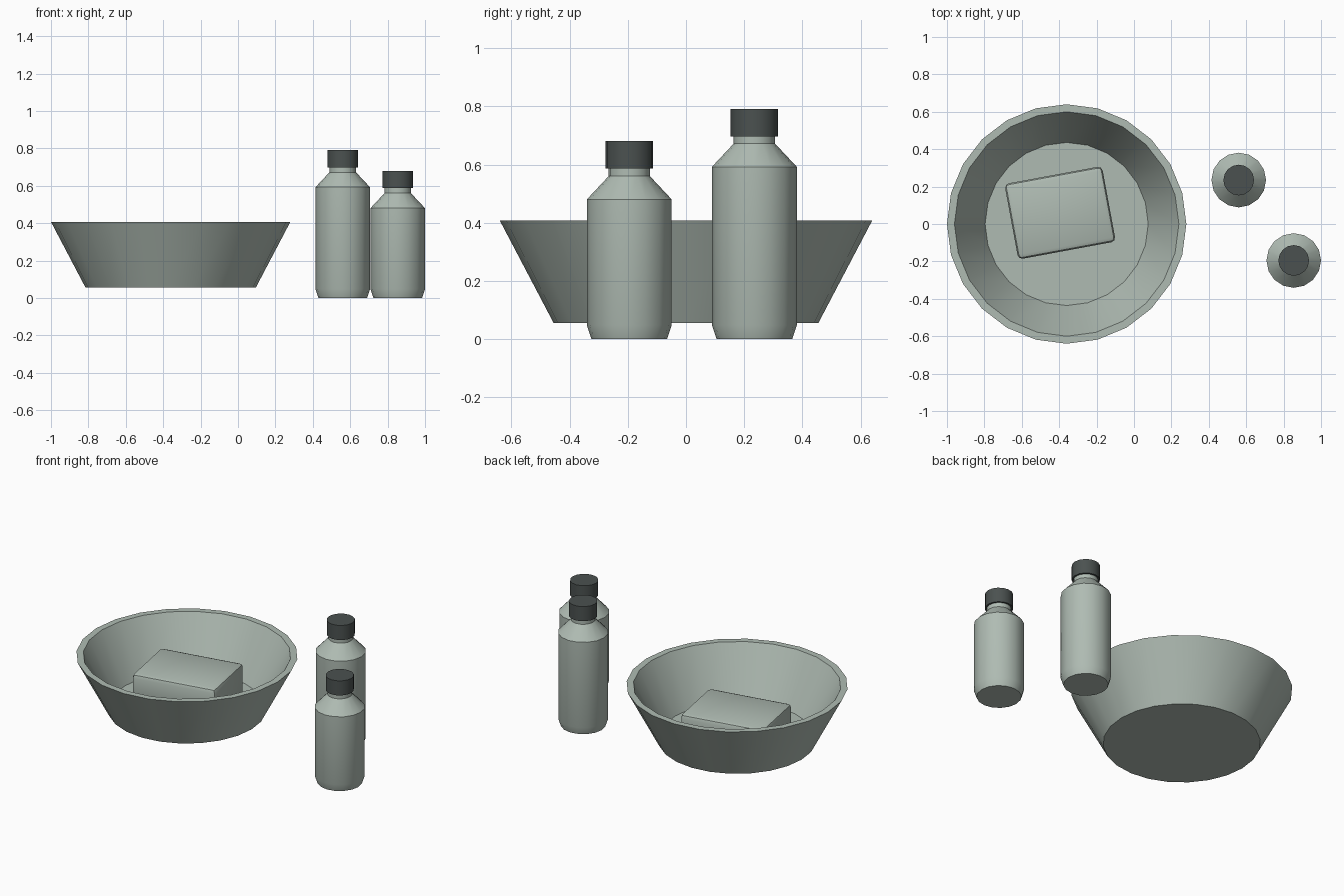
import bpy
import bmesh
import math

cube = bpy.data.objects.get("Cube")
if cube:
    bpy.data.objects.remove(cube, do_unlink=True)


def make_material(name, rgb):
    mat = bpy.data.materials.new(name)
    mat.use_nodes = True
    mat.diffuse_color = (*rgb, 1)
    mat.node_tree.nodes["Principled BSDF"].inputs["Base Color"].default_value = (*rgb, 1)
    return mat


pale = make_material("pale grey green", (0.43, 0.50, 0.45))
dark = make_material("dark grey", (0.07, 0.083, 0.08))


def finish(bm, name, mat, location, angle=0.0, sharp=30):
    bmesh.ops.recalc_face_normals(bm, faces=bm.faces)
    mesh = bpy.data.meshes.new(name)
    bm.to_mesh(mesh)
    bm.free()
    mesh.materials.append(mat)
    obj = bpy.data.objects.new(name, mesh)
    bpy.context.collection.objects.link(obj)
    obj.location = location
    obj.rotation_euler.z = angle
    bpy.ops.object.select_all(action="DESELECT")
    obj.select_set(True)
    bpy.context.view_layer.objects.active = obj
    bpy.ops.object.shade_smooth_by_angle(angle=math.radians(sharp))
    return obj


def lathe(name, profile, sides, mat, location):
    """Revolve (radius, height) points and cap both ends."""
    bm = bmesh.new()
    rings = []
    for r, z in profile:
        rings.append([bm.verts.new((r * math.cos(math.tau * i / sides),
                                    r * math.sin(math.tau * i / sides), z))
                      for i in range(sides)])
    for low, high in zip(rings, rings[1:]):
        for i in range(sides):
            j = (i + 1) % sides
            bm.faces.new((low[i], low[j], high[j], high[i]))
    bm.faces.new(rings[0])
    bm.faces.new(rings[-1])
    return finish(bm, name, mat, location)


# Wide basin: outer wall, flat rim, inner wall and floor
lathe("basin", [(0.455, 0.055), (0.64, 0.407), (0.60, 0.407), (0.436, 0.095)],
      24, pale, (-0.36, 0, 0))

# Soap bar lying on the basin floor
bm = bmesh.new()
bmesh.ops.create_cube(bm, size=1)
bmesh.ops.scale(bm, vec=(0.53, 0.41, 0.195), verts=bm.verts)
bmesh.ops.bevel(bm, geom=bm.edges[:], offset=0.025, segments=2, profile=0.5,
                affect="EDGES")
finish(bm, "soap_bar", pale, (-0.395, 0.06, 0.1925), math.radians(10.5), 40)


# Bottles with screw caps
def bottle(name, x, y, shoulder, top):
    cap_base = top - 0.093
    lathe(name + "_body",
          [(0.13, 0), (0.146, 0.048), (0.146, shoulder),
           (0.071, shoulder + 0.08), (0.071, cap_base)],
          16, pale, (x, y, 0))
    lathe(name + "_cap", [(0.082, cap_base), (0.082, top)], 16, dark, (x, y, 0))


bottle("tall_bottle", 0.56, 0.235, 0.592, 0.79)
bottle("short_bottle", 0.854, -0.195, 0.48, 0.68)
